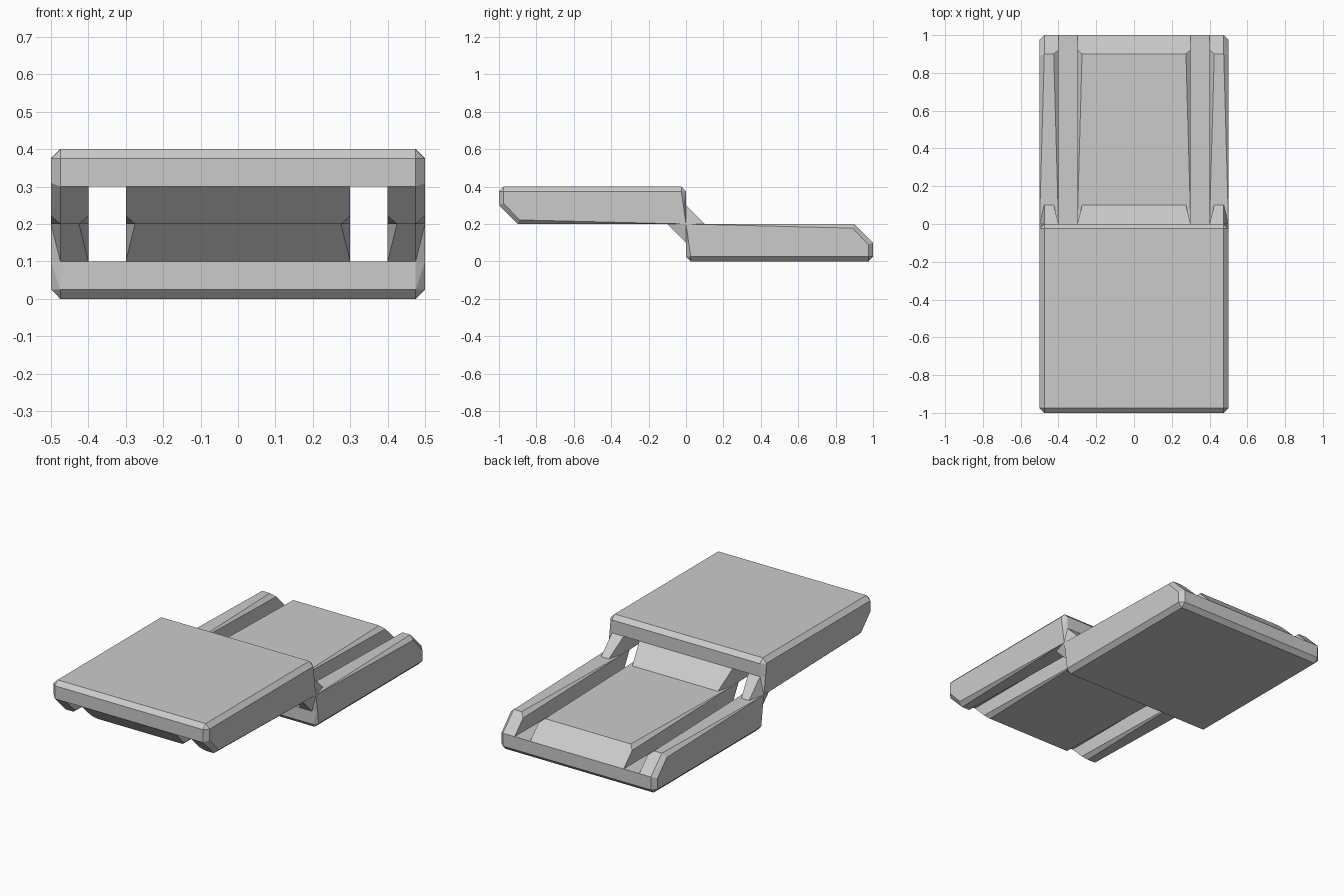
import bpy, bmesh
from mathutils import Matrix, Vector

if "Cube" in bpy.data.objects:
    bpy.data.objects.remove(bpy.data.objects["Cube"])

C = 0.025  # chamfer width
# half turn about the x axis through the joint makes the upper plate
TURN = Matrix.Translation((0, 0, .2)) @ Matrix.Diagonal((1, -1, -1, 1)) @ Matrix.Translation((0, 0, -.2))


def save(name, bm):
    bmesh.ops.dissolve_limit(bm, angle_limit=0.004, verts=bm.verts, edges=bm.edges)
    me = bpy.data.meshes.new(name)
    bm.to_mesh(me)
    bm.free()
    for prefix, mat in (("lower_", Matrix()), ("upper_", TURN)):
        ob = bpy.data.objects.new(prefix + name, me)
        ob.matrix_world = mat
        bpy.context.collection.objects.link(ob)


def hull(name, pts, joins):
    """Convex part; faces lying in the (axis, value) join planes are removed."""
    bm = bmesh.new()
    for p in sorted(set(pts)):
        bm.verts.new(p)
    r = bmesh.ops.convex_hull(bm, input=bm.verts)
    loose = [v for v in bm.verts if not v.link_faces]
    bmesh.ops.delete(bm, geom=loose, context='VERTS')
    bmesh.ops.recalc_face_normals(bm, faces=bm.faces)
    inner = [f for f in bm.faces
             if any(all(abs(v.co[a] - k) < 1e-5 for v in f.verts) for a, k in joins)]
    bmesh.ops.delete(bm, geom=inner, context='FACES')
    save(name, bm)


def both(pts):
    return [(s * x, y, z) for s in (-1, 1) for x, y, z in pts]


def mirror_x(pts, s):
    return [(s * x, y, z) for x, y, z in pts]


# chamfered outer edge of a plate where it meets the rails
rim = [(.5, .0143, .1), (.5, .965, .1), (.5 - C, 1, .1), (.5 - C, 0, .1)]

# base plate
base = rim + [(.5, .975, .09)]
for y, d in ((0, 1), (1, -1)):
    base += [(.5 - C, y + d * C, 0), (.5, y + d * C, C), (.5 - C, y, C)]
hull("base_plate", both(base), [(2, .1)])


def groove_edge(x, d):
    """Rail edge beside a groove; d points into the rail."""
    return [(x, 0, .1), (x, 1, .1), (x, .922, .178), (x + d * C, .9, .2), (x, 0, .2)]


def brace_edge(x, d):
    return [(x + d * C, .1, .2), (x + d * C, 0, .3), (x, 0, .2), (x, 0, .3)]


# wide centre rail and its sloped brace
hull("centre_rail", both(groove_edge(.3, -1)), [(2, .1), (1, 0)])
hull("centre_brace", both(brace_edge(.3, -1)), [(2, .2), (1, 0)])

# narrow side rails, braces and groove floors
rail = groove_edge(.4, 1) + rim + [(.5, .89, .178), (.5 - C, .9, .2), (.5, 0, .2)]
brace = brace_edge(.4, 1) + [(.5 - C, .1, .2), (.5 - C, 0, .3), (.5, 0, .2)]
for s, side in ((-1, "left"), (1, "right")):
    hull(side + "_rail", mirror_x(rail, s), [(2, .1), (1, 0)])
    hull(side + "_brace", mirror_x(brace, s), [(2, .2), (1, 0)])
    bm = bmesh.new()
    f = bm.faces.new([bm.verts.new((s * x, y, .1))
                      for x, y in ((.3, 0), (.4, 0), (.4, 1), (.3, 1))])
    f.normal_update()
    if f.normal.z < 0:
        f.normal_flip()
    save(side + "_groove_floor", bm)
